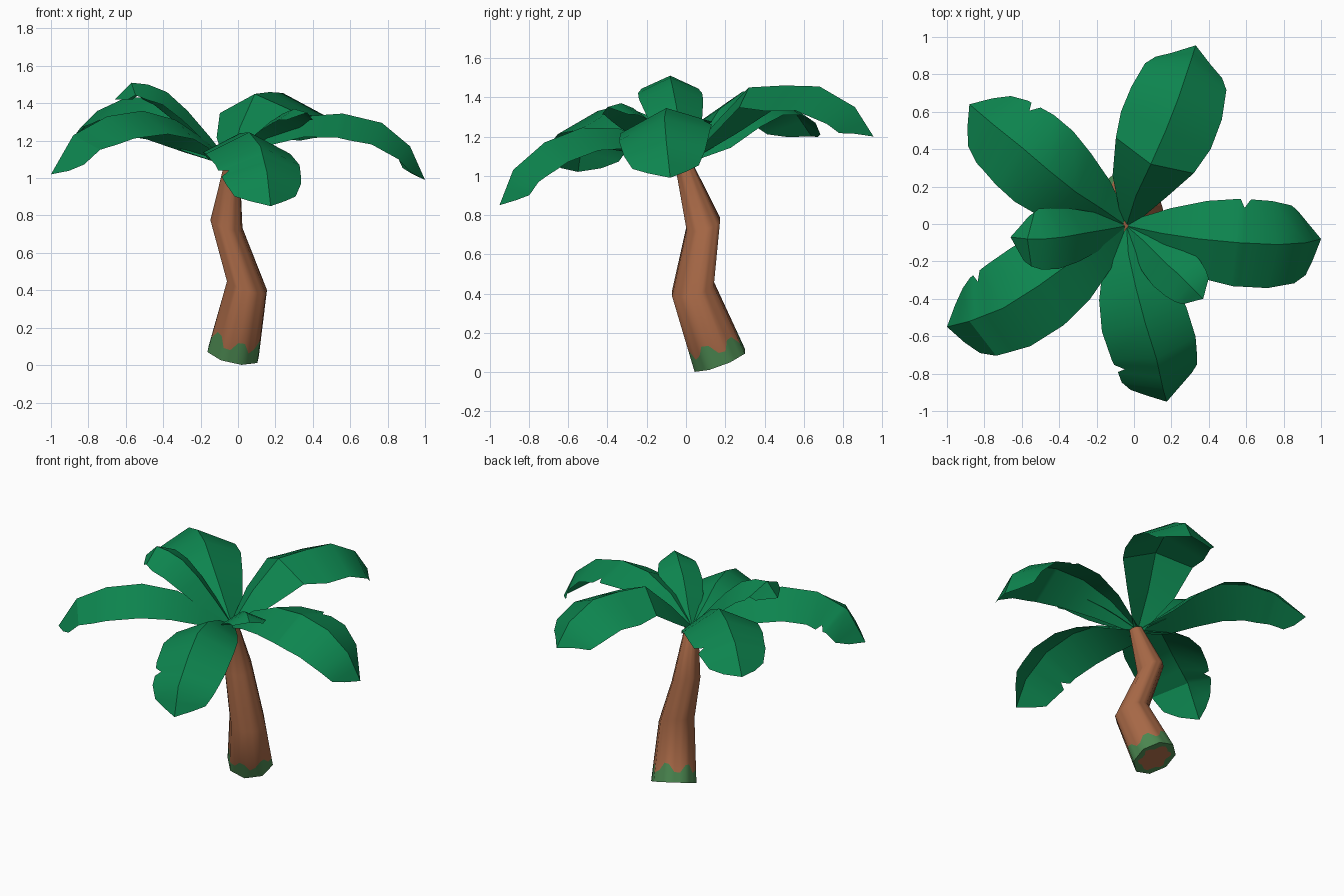
import bpy, bmesh, math
from mathutils import Vector

if "Cube" in bpy.data.objects:
    bpy.data.objects.remove(bpy.data.objects["Cube"])


def material(name, rgb):
    m = bpy.data.materials.new(name)
    m.diffuse_color = (*rgb, 1)
    m.use_nodes = True
    m.node_tree.nodes["Principled BSDF"].inputs["Base Color"].default_value = m.diffuse_color
    return m


LEAF = material("leaf green", (0.004, 0.235, 0.078))
BARK = material("bark brown", (0.39, 0.14, 0.062))
MOSS = material("moss green", (0.07, 0.24, 0.08))


def finish(name, bm, mats, angle):
    me = bpy.data.meshes.new(name)
    bm.to_mesh(me)
    bm.free()
    for m in mats:
        me.materials.append(m)
    ob = bpy.data.objects.new(name, me)
    bpy.context.collection.objects.link(ob)
    bpy.ops.object.select_all(action='DESELECT')
    ob.select_set(True)
    bpy.context.view_layer.objects.active = ob
    bpy.ops.object.shade_smooth_by_angle(angle=math.radians(angle))
    return ob


# Trunk: crooked eight-sided stem made of tilted rings (centre, radius, normal)
SIDES, SUB = 8, 3
RINGS = [((-0.026, 0.172, 0.060), 0.148, (0.22, -0.38, 1)),
         ((0.048, 0.035, 0.425), 0.118, (0.32, -0.25, 1)),
         ((-0.062, 0.088, 0.755), 0.095, (0.36, -0.28, 1)),
         ((-0.030, -0.020, 1.085), 0.043, (0.25, -0.10, 1))]


def ring(centre, radius, normal):
    n = Vector(normal).normalized()
    u = Vector((0, 1, 0)).cross(n).normalized()
    v = n.cross(u)
    corners = [Vector(centre) + radius * (u * math.cos(a) + v * math.sin(a))
               for a in (2 * math.pi * (i + 0.5) / SIDES for i in range(SIDES))]
    return [corners[i].lerp(corners[(i + 1) % SIDES], k / SUB)
            for i in range(SIDES) for k in range(SUB)]


def build_trunk():
    bm = bmesh.new()
    loops = [ring(*r) for r in RINGS]
    # scalloped moss line on the side, and a moss rim under the base
    scallop = [0.16, 0.28, 0.29, 0.15, 0.20, 0.32, 0.30, 0.17]
    moss = [p.lerp(q, scallop[i % 8]) for i, (p, q) in enumerate(zip(loops[0], loops[1]))]
    centre = Vector(RINGS[0][0])
    rim = [p.lerp(centre, 0.04 + scallop[(i + 3) % 8]) for i, p in enumerate(loops[0])]
    rows = [[bm.verts.new(p) for p in row] for row in [rim, loops[0], moss] + loops[1:]]
    count = SIDES * SUB
    for k in range(len(rows) - 1):
        for i in range(count):
            j = (i + 1) % count
            f = bm.faces.new((rows[k][i], rows[k][j], rows[k + 1][j], rows[k + 1][i]))
            f.material_index = 1 if k < 2 else 0
    bm.faces.new(rows[0][::-1])
    bm.faces.new(rows[-1])
    finish("trunk", bm, [BARK, MOSS], 50)


# Fronds: arched ridge line with two blades drooping from it, blunt rounded tip
WIDTHS = [0.12, 0.60, 0.88, 1.0, 0.99, 0.88, 0.42]
ROOT = (-0.04, -0.01, 1.08)


def sample(values, t):
    x = t * (len(values) - 1)
    i = min(int(x), len(values) - 2)
    return values[i] + (values[i + 1] - values[i]) * (x - i)


def frond(name, path, width, notch_t=0, notch_side=0, droop=(0.5, 0.5)):
    pts = [Vector(p) for p in [ROOT] + path]
    stations = [i / 6 for i in range(7)] + [0.92]
    if notch_side:
        stations += [notch_t - 0.03, notch_t, notch_t + 0.03]
    stations.sort()
    bm = bmesh.new()
    rows = []
    for t in stations:
        p = sample(pts, t)
        tangent = (sample(pts, min(1, t + 0.1)) - sample(pts, max(0, t - 0.1))).normalized()
        left = Vector((0, 0, 1)).cross(tangent).normalized()
        up = tangent.cross(left)
        w = width * (0.72 if t == 0.92 else sample(WIDTHS, t))
        row = []
        for s in (1, 0, -1):
            c = w * (0.80 if notch_side == s and t == notch_t else 1) * abs(s)
            d = droop[0] if s > 0 else droop[1]
            back = tangent * c * 0.5 if t == 1 else Vector()
            row.append(bm.verts.new(p + left * s * c - up * c * d - back))
        rows.append(row)
    for a, b in zip(rows, rows[1:]):
        for k in (0, 1):
            bm.faces.new((a[k], a[k + 1], b[k + 1], b[k]))
    finish(name, bm, [LEAF], 32)


build_trunk()
frond("right_frond", [(0.15, -0.05, 1.24), (0.35, -0.08, 1.33), (0.56, -0.10, 1.345),
      (0.77, -0.11, 1.295), (0.92, -0.10, 1.17), (1.0, -0.08, 0.99)], 0.235, 0.52, 1,
      (0.3, 0.55))
frond("back_frond", [(0.01, 0.15, 1.27), (0.09, 0.32, 1.45), (0.17, 0.50, 1.46),
      (0.24, 0.68, 1.455), (0.30, 0.86, 1.35), (0.33, 0.955, 1.20)], 0.26)
frond("back_left_frond", [(-0.17, 0.08, 1.20), (-0.31, 0.17, 1.34), (-0.46, 0.29, 1.43),
      (-0.60, 0.41, 1.43), (-0.75, 0.53, 1.36), (-0.88, 0.64, 1.20)], 0.245, 0.78, -1)
frond("front_left_frond", [(-0.17, -0.09, 1.20), (-0.33, -0.20, 1.31), (-0.51, -0.33, 1.36),
      (-0.70, -0.45, 1.33), (-0.88, -0.52, 1.23), (-1.0, -0.55, 1.02)], 0.25, 0.78, -1)
frond("front_frond", [(-0.03, -0.16, 1.17), (0.01, -0.34, 1.24), (0.06, -0.53, 1.245),
      (0.12, -0.72, 1.17), (0.155, -0.88, 1.03), (0.175, -0.95, 0.85)], 0.235, 0.74, -1)
frond("small_left_frond", [(-0.15, -0.03, 1.22), (-0.27, -0.05, 1.36), (-0.38, -0.07, 1.46),
      (-0.48, -0.08, 1.50), (-0.57, -0.08, 1.51), (-0.66, -0.07, 1.42)], 0.165)
frond("small_front_right_frond", [(0.04, -0.08, 1.17), (0.10, -0.14, 1.24), (0.17, -0.21, 1.30),
      (0.24, -0.27, 1.345), (0.30, -0.33, 1.37), (0.37, -0.40, 1.35)], 0.135)
